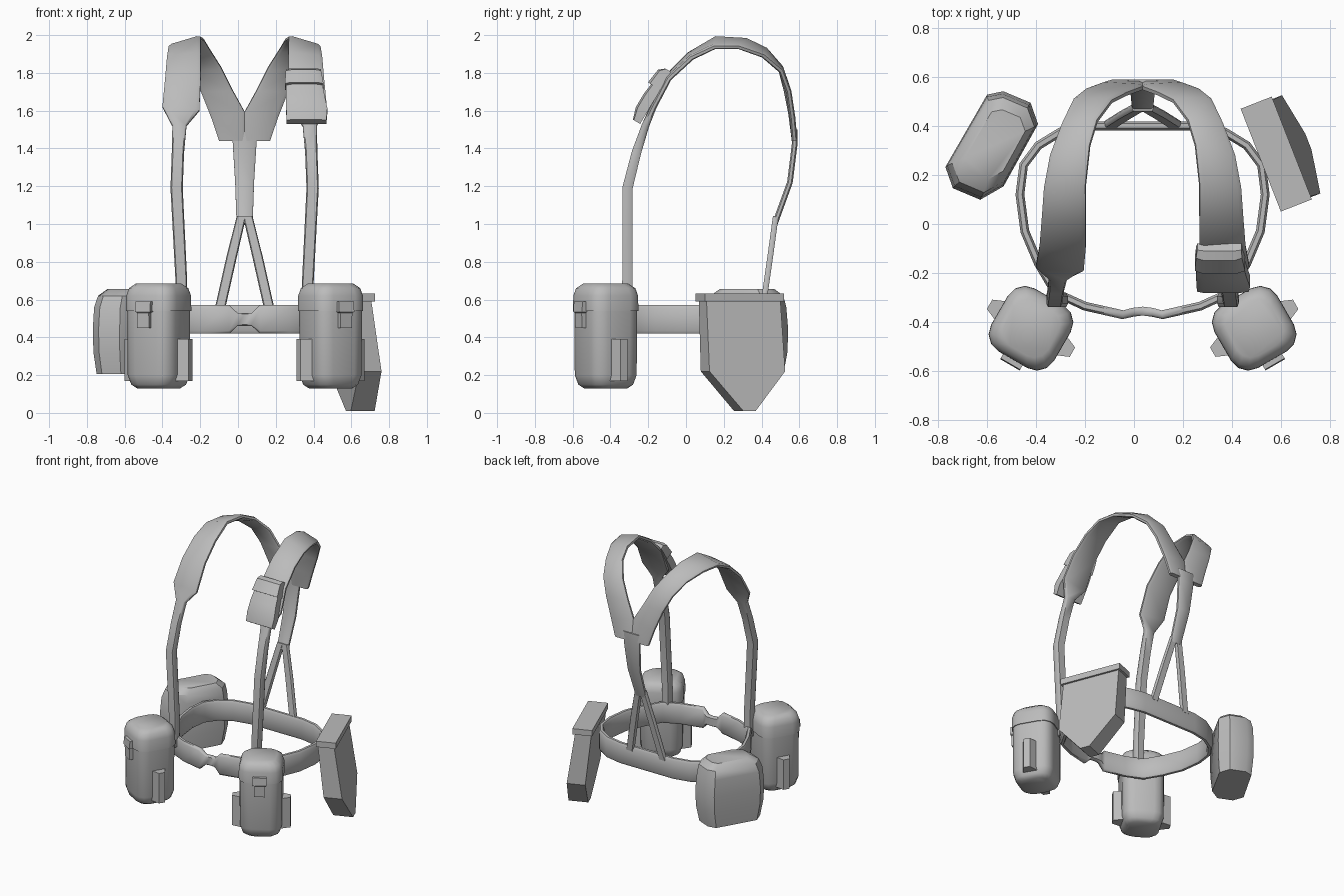
import bpy, bmesh, math
from mathutils import Vector, Matrix

if "Cube" in bpy.data.objects:
    bpy.data.objects.remove(bpy.data.objects["Cube"])

CX = 0.035  # symmetry plane of the harness
fabric = bpy.data.materials.new("grey_fabric")
fabric.diffuse_color = (0.5, 0.5, 0.5, 1)
fabric.use_nodes = True
fabric.node_tree.nodes["Principled BSDF"].inputs["Base Color"].default_value = fabric.diffuse_color


def loft(name, rings, closed=False, place=Matrix(), mirror=False, angle=40):
    """Skin a list of equal-sized point rings into one solid."""
    bm = bmesh.new()
    rows = []
    for ring in rings:
        row = []
        for p in ring:
            q = place @ Vector(p)
            if mirror:
                q.x = 2 * CX - q.x
            row.append(bm.verts.new(q))
        rows.append(row)
    n = len(rows[0])
    pairs = list(zip(rows, rows[1:]))
    if closed:
        pairs.append((rows[-1], rows[0]))
    else:
        bm.faces.new(rows[0])
        bm.faces.new(rows[-1])
    for r, s in pairs:
        for i in range(n):
            j = (i + 1) % n
            bm.faces.new((r[i], r[j], s[j], s[i]))
    bmesh.ops.recalc_face_normals(bm, faces=bm.faces)
    me = bpy.data.meshes.new(name)
    bm.to_mesh(me)
    bm.free()
    me.materials.append(fabric)
    ob = bpy.data.objects.new(name, me)
    bpy.context.collection.objects.link(ob)
    bpy.ops.object.select_all(action='DESELECT')
    ob.select_set(True)
    bpy.context.view_layer.objects.active = ob
    bpy.ops.object.shade_smooth_by_angle(angle=math.radians(angle))
    return ob


def ribbon(name, stations, closed=False, mirror=False):
    """Strap through (edge a, edge b, thickness) stations, softly chamfered."""
    st = [(Vector(a), Vector(b), t) for a, b, t in stations]
    mids = [(a + b) / 2 for a, b, t in st]
    n, rings = len(st), []
    for i, (a, b, t) in enumerate(st):
        nxt = mids[(i + 1) % n] if closed else mids[min(i + 1, n - 1)]
        prv = mids[i - 1] if closed else mids[max(i - 1, 0)]
        nor = (nxt - prv).cross(b - a).normalized()
        w = (b - a) * 0.1
        ring = []
        for s in (1, -1):
            h = nor * t / 2 * s
            side = [a + h * 0.5, a + w + h, b - w + h, b + h * 0.5]
            ring += side if s == 1 else side[::-1]
        rings.append(ring)
    return loft(name, rings, closed, mirror=mirror, angle=50)


def flat(x, y, z, w, t):
    """Strap station whose width runs along x."""
    return (x - w / 2, y, z), (x + w / 2, y, z), t


def rounded(hw, r, z):
    """Rounded square ring at height z."""
    pts = []
    for k in range(4):
        for d in (0, 30, 60, 90):
            a = math.radians(k * 90 + d)
            sx, sy = ((1, 1), (-1, 1), (-1, -1), (1, -1))[k]
            pts.append((sx * (hw - r) + r * math.cos(a), sy * (hw - r) + r * math.sin(a), z))
    return pts


# Waist belt, pinched at the front buckle
half = [(.035, -.355, .035), (.075, -.36, .035), (.115, -.37, .075), (.27, -.335, .075),
        (.39, -.28, .075), (.46, -.16, .075), (.515, -.03, .075), (.535, .12, .075),
        (.52, .24, .075), (.46, .32, .075), (.37, .375, .075), (.25, .40, .075), (.035, .40, .075)]
loop = half + [(2 * CX - x, y, h) for x, y, h in half[-2:0:-1]]
ribbon("waist_belt", [((x, y, .495 - h), (x, y, .495 + h), .036) for x, y, h in loop], closed=True)

# Shoulder straps: narrow front, wide pad over the shoulder, meeting at the back
shoulder = [flat(-.30, -.31, .50, .06, .055), flat(-.30, -.31, .70, .062, .055),
            flat(-.325, -.31, 1.19, .065, .055), flat(-.318, -.262, 1.38, .065, .05),
            flat(-.31, -.215, 1.52, .075, .04),
            ((-.40, -.17, 1.62), (-.205, -.185, 1.60), .03),
            ((-.385, -.09, 1.77), (-.197, -.10, 1.78), .03),
            ((-.375, .03, 1.88), (-.197, .02, 1.90), .03),
            ((-.365, .15, 1.935), (-.197, .16, 1.985), .03),
            ((-.34, .28, 1.935), (-.18, .32, 1.975), .03),
            ((-.29, .41, 1.89), (-.15, .42, 1.925), .03),
            ((-.245, .505, 1.81), (-.09, .50, 1.83), .03),
            ((-.195, .545, 1.70), (-.03, .53, 1.71), .03),
            ((-.14, .565, 1.56), (.037, .555, 1.59), .03),
            ((-.10, .575, 1.44), (.037, .575, 1.44), .03)]
for m, side in ((False, "left"), (True, "right")):
    ribbon("shoulder_strap_" + side, shoulder, mirror=m)
    # Thin legs of the back strap down to the belt
    ribbon("back_leg_" + side, [flat(.018, .475, 1.04, .05, .03), flat(-.035, .445, .82, .055, .03),
                                flat(-.098, .405, .54, .055, .03)], mirror=m)

# Central back strap
ribbon("back_strap", [flat(CX, .575, 1.50, .13, .03), flat(CX, .575, 1.42, .125, .03),
                      flat(CX, .55, 1.22, .10, .03), flat(CX, .47, 1.0, .085, .03)])

# Front pouches with lid, clasp and side loops
for m, side in ((False, "left"), (True, "right")):
    place = Matrix.Translation((-.42, -.425, 0)) @ Matrix.Rotation(math.radians(-30), 4, 'Z')
    body = ((.10, .06, .13), (.125, .07, .15), (.14, .075, .20), (.142, .075, .56))
    loft("pouch_body_" + side, [rounded(*s) for s in body], place=place, mirror=m)
    lid = ((.148, .08, .54), (.147, .08, .62), (.135, .075, .66), (.105, .065, .685))
    loft("pouch_lid_" + side, [rounded(*s) for s in lid], place=place, mirror=m)
    clasp = ((.036, .165, .45), (.036, .168, .53), (.046, .172, .535), (.046, .168, .59))
    loft("pouch_clasp_" + side, [[(-w, -.13, z), (w, -.13, z), (w, -d, z), (-w, -d, z)]
                                 for w, d, z in clasp], place=place, mirror=m, angle=20)
    for s in (-1, 1):
        loft("pouch_loop_" + side, [[(s * .13, -.05, z), (s * .13, .05, z), (s * .195, .022, z),
                                     (s * .195, -.022, z)] for z in (.17, .39)],
             place=place, mirror=m, angle=20)

# Small pouch on the right shoulder strap, with a flap
down = Vector((0, -.16, -.27)).normalized()
out = Vector((0, down.z, -down.y))


def pad_ring(l, w0, w1, d0, d1, shift=0):
    c = Vector((.348 + shift, -.10, 1.80)) + down * l
    c += out * 0.0
    X = Vector((1, 0, 0))
    return [c - X * w0 + out * d0, c + X * w1 + out * d0, c + X * w1 + out * d1 * .8,
            c + X * w1 * .7 + out * d1, c - X * w0 * .7 + out * d1, c - X * w0 + out * d1 * .8]


loft("chest_pouch", [pad_ring(.03, .09, .09, -.015, .035), pad_ring(.16, .095, .11, -.015, .05),
                     pad_ring(.24, .093, .125, -.015, .05), pad_ring(.305, .09, .12, -.015, .03)], angle=30)
loft("chest_flap", [pad_ring(-.015, .09, .09, -.015, .02), pad_ring(.01, .095, .092, -.015, .05),
                    pad_ring(.095, .10, .105, -.015, .062)], angle=30)

# Pointed tool cover at the rear right, leaning outward, with a cap plate
u, n = Vector((.364, -.931, 0)), Vector((.931, .364, 0))
c = Vector((.58, .285, 0))
outline = [(-.21, .60), (.21, .60), (.215, .22), (.035, .01), (-.035, .01), (-.215, .22)]
faces = []
for base, lean in ((-.06, .11), (.052, .15)):
    faces.append([c + u * a + n * (base + lean * (.6 - z)) + Vector((0, 0, z)) for a, z in outline])
loft("tool_cover", faces, angle=20)
loft("tool_cover_cap", [[c + u * a + n * b + Vector((0, 0, z)) for a, b in
                         ((-.225, -.068), (.225, -.068), (.225, .068), (-.225, .068))]
                        for z in (.59, .632)], angle=20)

# Faceted canteen pouch at the rear left
octagon = [(.23, .05), (.17, .12), (-.12, .125), (-.215, .07),
           (-.23, -.05), (-.17, -.12), (.17, -.12), (.215, -.07)]
place = Matrix.Translation((-.58, .32, 0)) @ Matrix.Rotation(math.radians(60), 4, 'Z')
levels = ((.88, .90, .205, 0), (.98, .98, .32, 0), (1, 1, .44, 0), (.95, .97, .56, 0),
          (.87, .90, .62, .005), (.64, .66, .657, .01))
loft("canteen_pouch", [[(x * a + s, -y * b - s, z) for x, y in octagon] for a, b, z, s in levels],
     place=place, angle=35)
